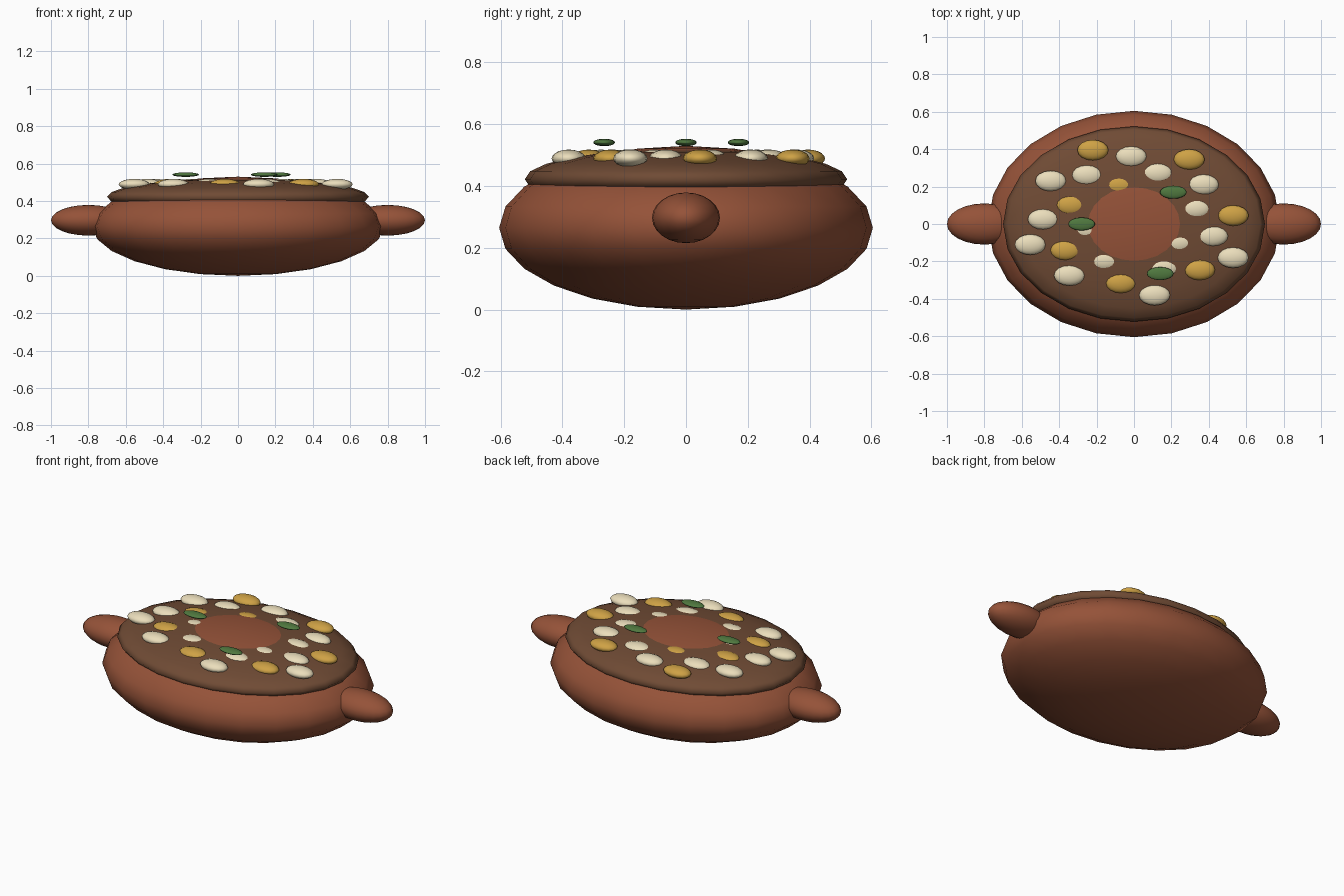
import bpy

if "Cube" in bpy.data.objects:
    bpy.data.objects.remove(bpy.data.objects["Cube"])


def material(name, rgb):
    m = bpy.data.materials.new(name)
    m.diffuse_color = (*rgb, 1)
    m.use_nodes = True
    m.node_tree.nodes["Principled BSDF"].inputs["Base Color"].default_value = m.diffuse_color
    return m


def ellipsoid(name, loc, radii, mat, segments=24, rings=12):
    bpy.ops.mesh.primitive_uv_sphere_add(segments=segments, ring_count=rings, radius=1, location=loc)
    ob = bpy.context.object
    ob.name = name
    ob.scale = radii
    bpy.ops.object.transform_apply(location=False, rotation=False, scale=True)
    bpy.ops.object.shade_smooth()
    ob.data.materials.append(mat)
    return ob


clay = material("clay", (0.30, 0.085, 0.04))
stew = material("stew", (0.16, 0.07, 0.035))
cream = material("cream", (0.83, 0.73, 0.50))
gold = material("gold", (0.62, 0.36, 0.06))
green = material("green", (0.08, 0.19, 0.05))

# Clay pot and the stew filling it
ellipsoid("pot", (0, 0, 0.265), (0.78, 0.605, 0.265), clay)
ellipsoid("stew", (0, 0, 0.422), (0.70, 0.522, 0.10), stew)

# Side handles
for side, label in ((-1, "left"), (1, "right")):
    ellipsoid(label + "_handle", (side * 0.8, 0, 0.297), (0.2, 0.11, 0.082), clay)

# Beans half sunk in the stew
cream_spots = [(-.015, .36), (-.445, .23), (-.25, .26), (.125, .27), (.37, .21), (.325, .08),
               (-.485, .025), (-.555, -.11), (.42, -.065), (.235, -.1), (.53, -.18),
               (-.155, -.195), (.155, -.235), (-.345, -.275), (.11, -.38), (-.25, -.03)]
gold_spots = [(-.22, .395), (.295, .345), (-.08, .205), (-.335, .1), (.53, .045),
              (-.365, -.14), (.35, -.245), (-.07, -.315)]
for label, mat, spots in (("cream_bean", cream, cream_spots), ("gold_bean", gold, gold_spots)):
    for x, y in spots:
        ellipsoid(label, (x, y, 0.489), (0.083, 0.055, 0.029), mat, 16, 10)

# Herb leaves on top
for x, y in ((-.28, 0), (.21, .17), (.14, -.265)):
    ellipsoid("herb_leaf", (x, y, 0.541), (0.072, 0.035, 0.012), green, 16, 10)
